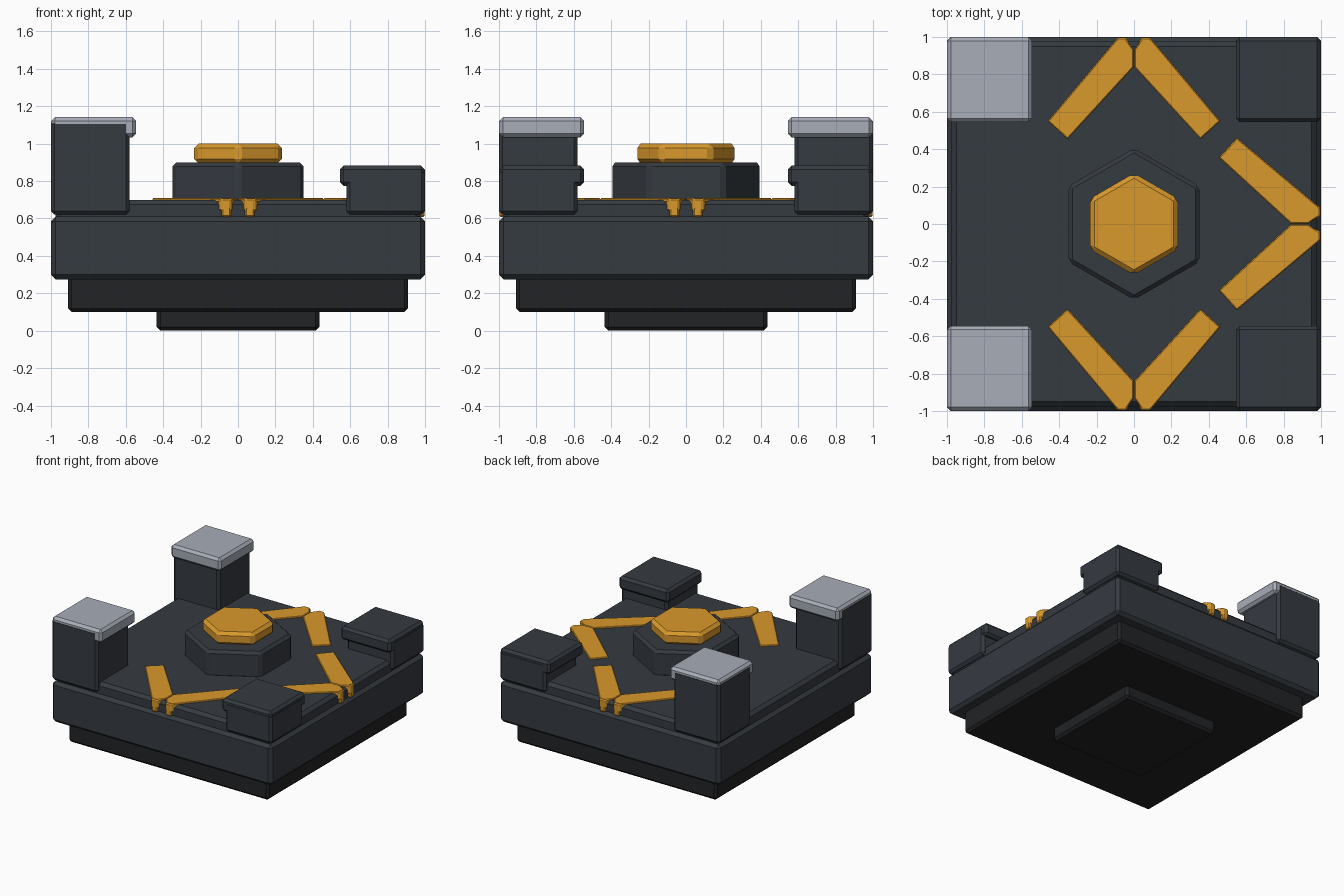
import bpy, bmesh, math
from mathutils import Matrix

if "Cube" in bpy.data.objects:
    bpy.data.objects.remove(bpy.data.objects["Cube"])


def material(name, rgb):
    m = bpy.data.materials.new(name)
    m.diffuse_color = (*rgb, 1)
    m.use_nodes = True
    m.node_tree.nodes["Principled BSDF"].inputs["Base Color"].default_value = m.diffuse_color
    return m


DARK = material("dark_metal", (0.036, 0.043, 0.053))
BLACK = material("black_metal", (0.016, 0.017, 0.019))
LIGHT = material("light_metal", (0.39, 0.42, 0.48))
ORANGE = material("orange_paint", (0.70, 0.32, 0.025))


def prism(name, outline, z0, z1, mat, bevel=0.02, turn=0):
    """Extrude an xy outline from z0 to z1, with chamfered edges."""
    bm = bmesh.new()
    face = bm.faces.new([bm.verts.new((x, y, z0)) for x, y in outline])
    top = bmesh.ops.extrude_face_region(bm, geom=[face])["geom"]
    for v in top:
        if isinstance(v, bmesh.types.BMVert):
            v.co.z = z1
    if bevel:
        bmesh.ops.bevel(bm, geom=bm.edges[:], offset=bevel, segments=1,
                        affect='EDGES', profile=0.5)
    bmesh.ops.recalc_face_normals(bm, faces=bm.faces[:])
    bm.transform(Matrix.Rotation(turn, 4, 'Z'))
    me = bpy.data.meshes.new(name)
    bm.to_mesh(me)
    bm.free()
    me.materials.append(mat)
    ob = bpy.data.objects.new(name, me)
    bpy.context.collection.objects.link(ob)
    return ob


def rect(x0, x1, y0, y1):
    return [(x0, y0), (x1, y0), (x1, y1), (x0, y1)]


def square(h):
    return rect(-h, h, -h, h)


def hexagon(r):
    return [(r * math.sin(i * math.pi / 3), r * math.cos(i * math.pi / 3)) for i in range(6)]


# Stacked square base
prism("bottom_plinth", square(0.435), 0.0, 0.13, BLACK)
prism("lower_slab", square(0.91), 0.10, 0.30, BLACK)
prism("main_slab", square(1.0), 0.275, 0.61, DARK, 0.025)
prism("top_deck", square(0.975), 0.58, 0.70, DARK, 0.025)

# Central hexagonal hub
prism("hub", hexagon(0.405), 0.68, 0.90, DARK, 0.022)
prism("hub_cap", hexagon(0.272), 0.895, 1.0, ORANGE, 0.024)

# Corner posts: tall with light caps on the left, short on the right
for sx, cap_top, cap_mat, side in ((-1, 1.142, LIGHT, "left"), (1, 0.883, DARK, "right")):
    for sy, end in ((-1, "front"), (1, "back")):
        def corner(inner, outer):
            return [(sx * x, sy * y) for x, y in rect(inner, outer, inner, outer)]
        prism(f"{end}_{side}_post", corner(0.58, 1.0), 0.62, cap_top - 0.018, DARK)
        prism(f"{end}_{side}_cap", corner(0.545, 0.9985), cap_top - 0.108, cap_top, cap_mat)

# Chevrons on back, right and front, with clips folding over the deck edge
ARM = [(-0.46, 0.55), (-0.355, 0.455), (-0.002, 0.84), (-0.002, 0.93), (-0.04, 0.985), (-0.095, 0.985)]
CLIP = [(-0.115, 0.955), (-0.015, 0.94), (-0.04, 0.998), (-0.088, 0.998)]
TAB = rect(-0.088, -0.038, 0.95, 0.998)
for turn, place in ((0, "back"), (-math.pi / 2, "right"), (math.pi, "front")):
    for m in (1, -1):
        tag = f"{place}_{'a' if m == 1 else 'b'}"
        for part, pts, z0, z1, bev in (("chevron_arm", ARM, 0.685, 0.709, 0.005),
                                       ("chevron_clip", CLIP, 0.64, 0.708, 0.008),
                                       ("chevron_tab", TAB, 0.607, 0.66, 0.008)):
            prism(f"{part}_{tag}", [(m * x, y) for x, y in pts], z0, z1, ORANGE, bev, turn)
